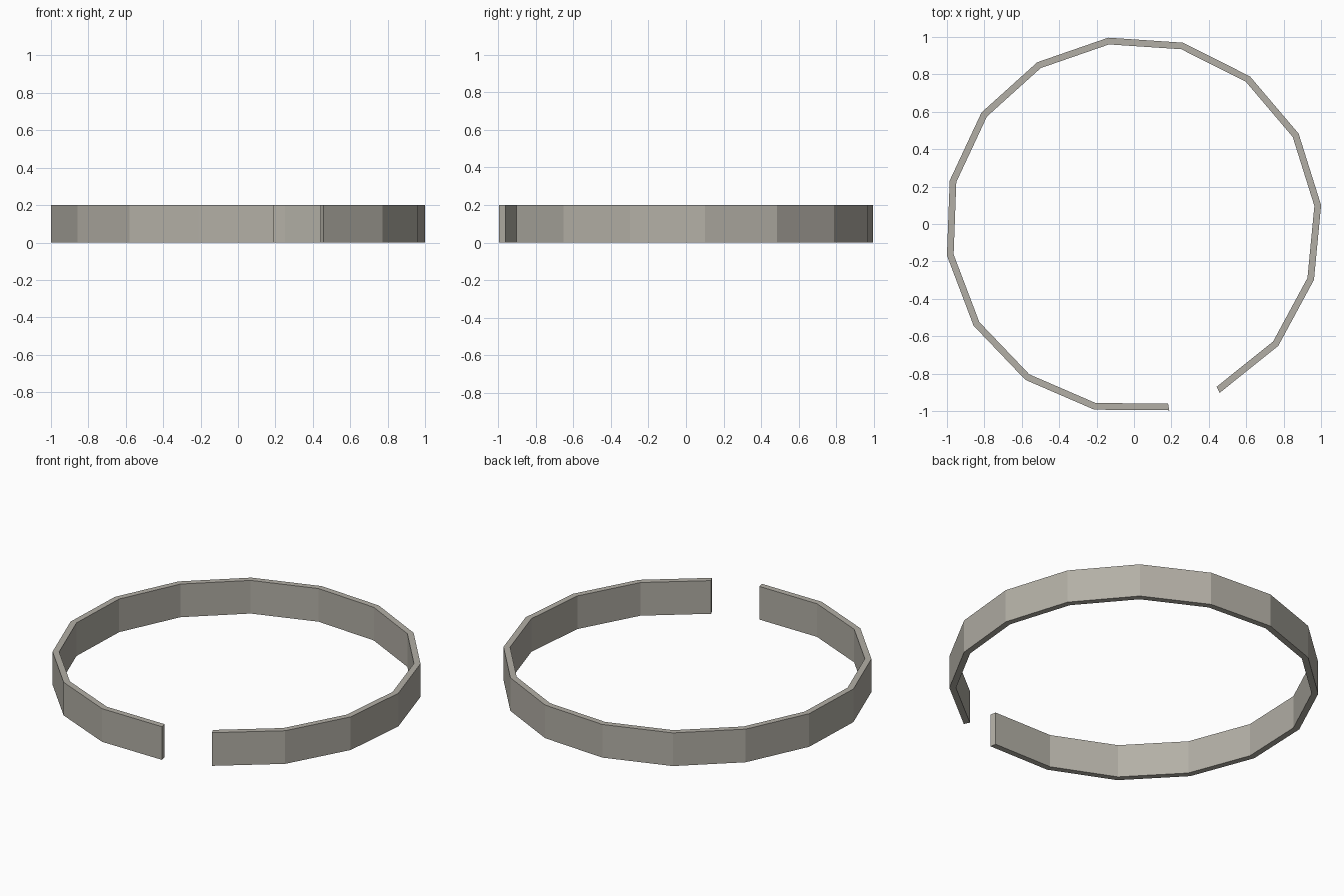
import bpy, bmesh, math

if "Cube" in bpy.data.objects:
    bpy.data.objects.remove(bpy.data.objects["Cube"])

R_OUT, R_IN, HEIGHT = 1.0097, 0.9735, 0.2
CX, CY = -0.0038, -0.0047
START, STEP, SEGMENTS = math.radians(-79), -0.4, 15

mat = bpy.data.materials.new("warm grey")
mat.diffuse_color = (0.45, 0.43, 0.38, 1)
mat.use_nodes = True
mat.node_tree.nodes["Principled BSDF"].inputs["Base Color"].default_value = mat.diffuse_color

bm = bmesh.new()


def section(k):
    """Rectangular cross-section of the band at step k."""
    a = START + STEP * k
    return [bm.verts.new((CX + r * math.cos(a), CY + r * math.sin(a), z))
            for r, z in ((R_OUT, 0), (R_OUT, HEIGHT), (R_IN, HEIGHT), (R_IN, 0))]


# Open band: cross-sections joined by flat sides
rings = [section(k) for k in range(SEGMENTS + 1)]
for a, b in zip(rings, rings[1:]):
    for i in range(4):
        j = (i + 1) % 4
        bm.faces.new((a[i], a[j], b[j], b[i]))

# End caps at the gap
bm.faces.new(rings[0])
bm.faces.new(rings[-1])
bmesh.ops.recalc_face_normals(bm, faces=bm.faces)

mesh = bpy.data.meshes.new("open_ring_band")
bm.to_mesh(mesh)
bm.free()
mesh.materials.append(mat)
band = bpy.data.objects.new("open_ring_band", mesh)
bpy.context.collection.objects.link(band)
